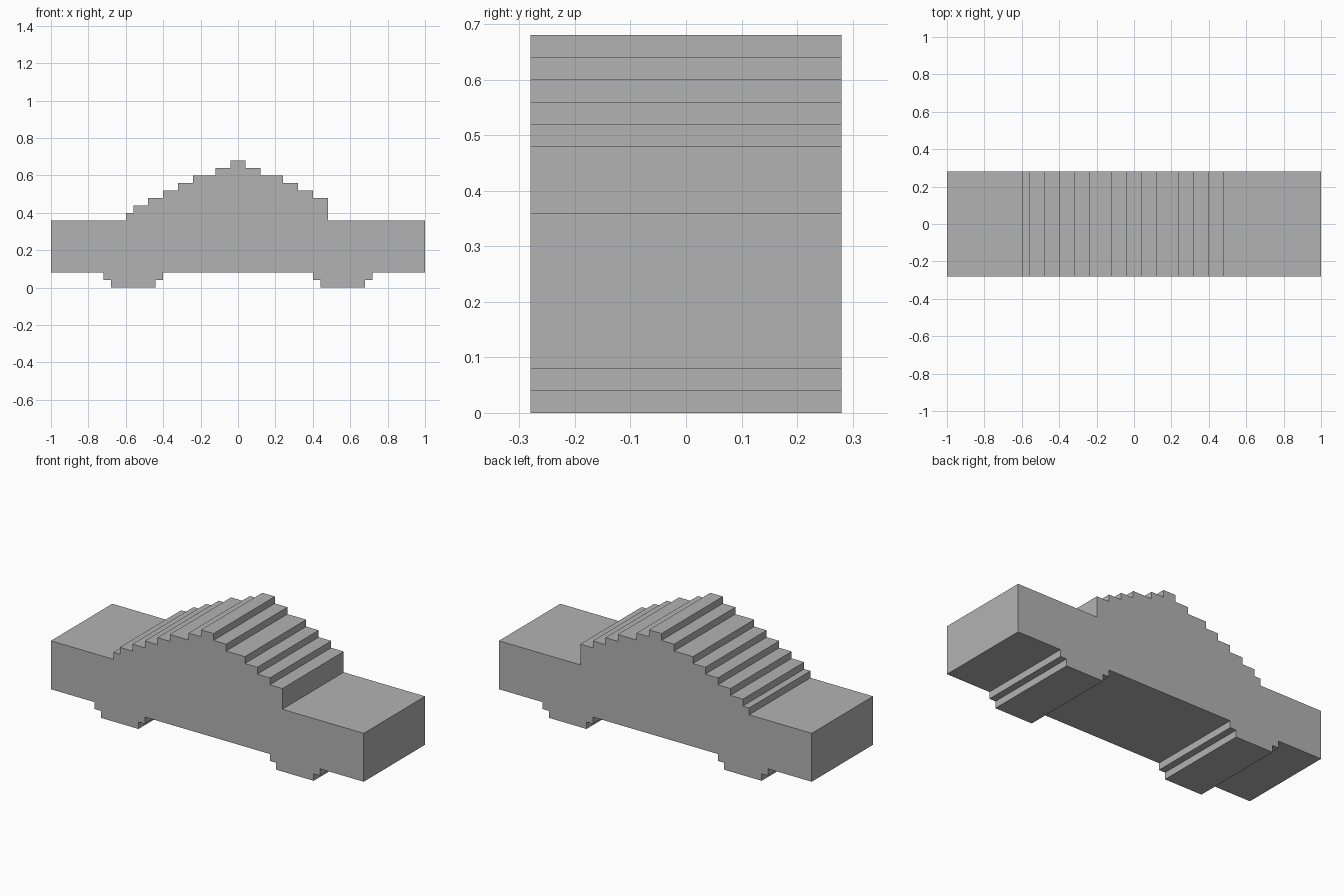
import bpy
import bmesh

cube = bpy.data.objects.get("Cube")
if cube:
    bpy.data.objects.remove(cube, do_unlink=True)

HALF_LENGTH, HALF_WIDTH = 1.0, 0.28
STEP, FLOOR, DECK = 0.04, 0.08, 0.36

grey = bpy.data.materials.new("plain grey")
grey.use_nodes = True
grey.diffuse_color = (0.45, 0.45, 0.45, 1)
grey.node_tree.nodes["Principled BSDF"].inputs["Base Color"].default_value = grey.diffuse_color


def stairs(edges, z, rise):
    """Profile corners of a staircase with a riser at each x."""
    points = []
    for x in edges:
        points += [(x, z), (x, z + rise)]
        z += rise
    return points


def mirrored(points):
    return [(-x, z) for x, z in reversed(points)]


# Underside, left to right: two stepped wheels below the floor
wheel = stairs([0.40, 0.44], FLOOR, -STEP) + stairs([0.68, 0.72], 0, STEP)
underside = [(-HALF_LENGTH, FLOOR)] + mirrored(wheel) + wheel + [(HALF_LENGTH, FLOOR)]

# Stepped cabin: shared slope, upright on the right, two extra steps on the left
slope = stairs([-0.40, -0.32, -0.24, -0.12, -0.04], 0.48, STEP)
rear_steps = stairs([-0.60, -0.56, -0.48], DECK, STEP)
front_wall = [(0.48, 0.48), (0.48, DECK)]
cabin = rear_steps + slope + mirrored(slope) + front_wall
top_side = [(-HALF_LENGTH, DECK)] + cabin + [(HALF_LENGTH, DECK)]

# Extrude the closed outline across the full width
bm = bmesh.new()
outline = underside + top_side[::-1]
side = bm.faces.new([bm.verts.new((x, -HALF_WIDTH, z)) for x, z in outline])
result = bmesh.ops.extrude_face_region(bm, geom=[side], use_keep_orig=True)
moved = [v for v in result["geom"] if isinstance(v, bmesh.types.BMVert)]
bmesh.ops.translate(bm, verts=moved, vec=(0, 2 * HALF_WIDTH, 0))
bmesh.ops.recalc_face_normals(bm, faces=bm.faces)

mesh = bpy.data.meshes.new("stepped_car_body")
bm.to_mesh(mesh)
bm.free()
mesh.materials.append(grey)
body = bpy.data.objects.new("stepped_car_body", mesh)
bpy.context.collection.objects.link(body)
